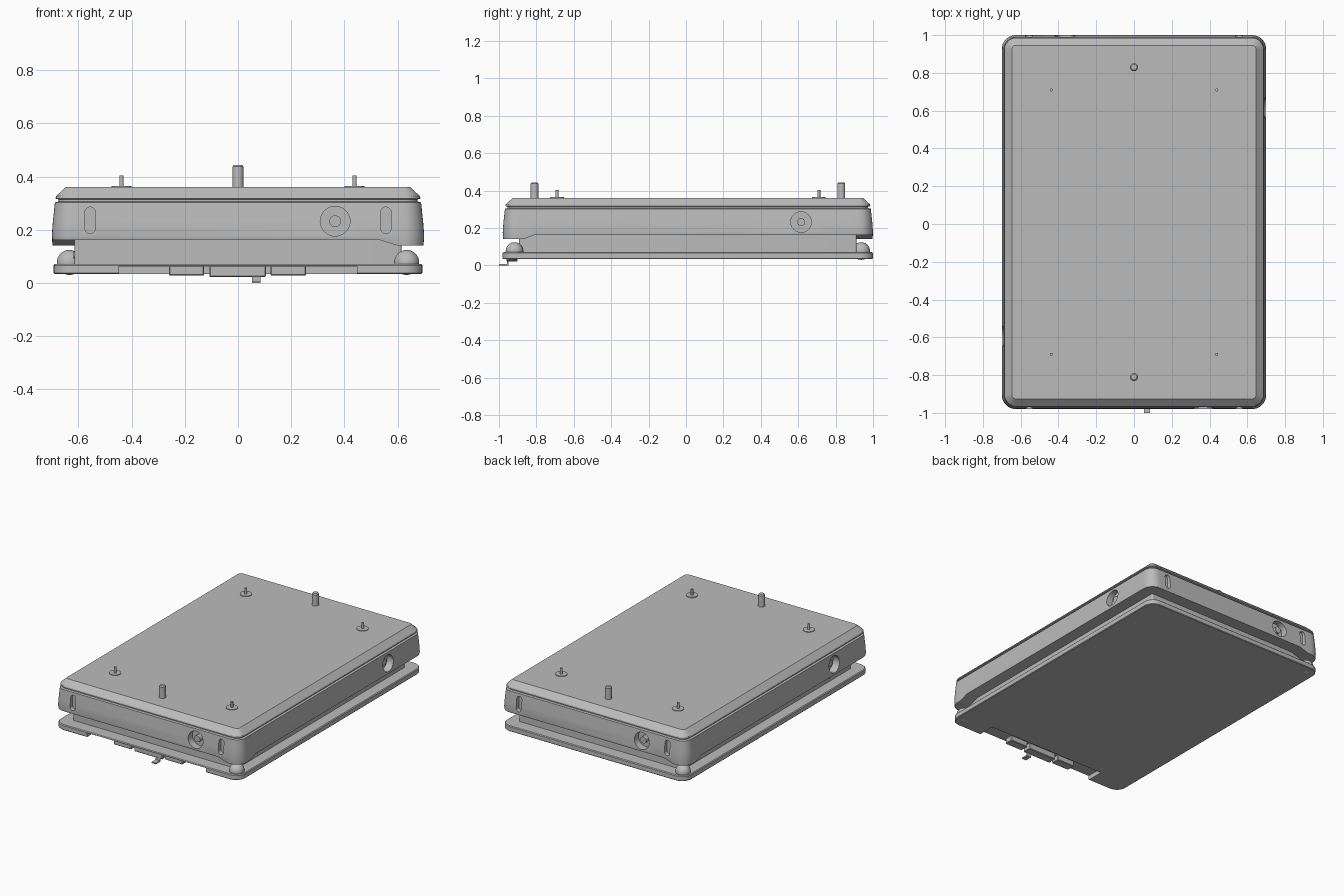
import bpy, bmesh, math
from mathutils import Matrix, Vector

old = bpy.data.objects.get("Cube")
if old:
    bpy.data.objects.remove(old)

grey = bpy.data.materials.new("light_grey")
grey.use_nodes = True
color = (0.5, 0.5, 0.5, 1)
grey.diffuse_color = color
for node in grey.node_tree.nodes:
    if node.type == 'BSDF_PRINCIPLED':
        node.inputs["Base Color"].default_value = color

CY = 0.01                      # shared centre of the case in y
HX, HY = 0.70, 0.99            # case half sizes
TURNS = (1, -1)                # the case repeats under a half turn


def finish(name, bm):
    bmesh.ops.recalc_face_normals(bm, faces=bm.faces)
    mesh = bpy.data.meshes.new(name)
    bm.to_mesh(mesh)
    bm.free()
    obj = bpy.data.objects.new(name, mesh)
    bpy.context.collection.objects.link(obj)
    mesh.materials.append(grey)
    return obj


def smooth(obj):
    bpy.ops.object.select_all(action='DESELECT')
    obj.select_set(True)
    bpy.context.view_layer.objects.active = obj
    bpy.ops.object.shade_smooth_by_angle(angle=math.radians(30))


def ring(hx, hy, r, xs=(), ys=(), steps=8):
    """Rounded rectangle, with optional extra points along its sides."""
    pts = []
    sides = [[(x, hy) for x in xs], [(-hx, y) for y in ys],
             [(-x, -hy) for x in xs], [(hx, -y) for y in ys]]
    signs = [(1, 1), (-1, 1), (-1, -1), (1, -1)]
    for k, (sx, sy) in enumerate(signs):
        for i in range(steps + 1):
            a = math.pi / 2 * (k + i / steps)
            pts.append((sx * (hx - r) + r * math.cos(a), sy * (hy - r) + r * math.sin(a)))
        pts += sides[k]
    return pts


def loft(bm, rings):
    """Closed solid through a stack of matching rings."""
    loops = [[bm.verts.new(p) for p in pts] for pts in rings]
    for a, b in zip(loops, loops[1:]):
        n = len(a)
        for i in range(n):
            bm.faces.new((a[i], a[(i + 1) % n], b[(i + 1) % n], b[i]))
    bm.faces.new(loops[0][::-1])
    bm.faces.new(loops[-1])


def slab(name, hx, hy, r, profile, cy):
    bm = bmesh.new()
    loft(bm, [[(x, y + cy, z) for x, y in ring(hx - d, hy - d, max(r - d, 0.004))]
              for d, z in profile])
    return finish(name, bm)


def add_rod(bm, start, end, r, r2=None):
    start, end = Vector(start), Vector(end)
    axis = end - start
    mat = Matrix.Translation((start + end) / 2) @ axis.to_track_quat('Z', 'Y').to_matrix().to_4x4()
    bmesh.ops.create_cone(bm, cap_ends=True, segments=32, radius1=r,
                          radius2=r if r2 is None else r2, depth=axis.length, matrix=mat)


def add_box(bm, lo, hi):
    lo, hi = Vector(lo), Vector(hi)
    mat = Matrix.Translation((lo + hi) / 2) @ Matrix.Diagonal((*(hi - lo), 1))
    bmesh.ops.create_cube(bm, size=1, matrix=mat)


def cut(obj, bm):
    cutter = finish("cutter", bm)
    cutter.hide_render = True
    mod = obj.modifiers.new("cut", 'BOOLEAN')
    mod.operation, mod.solver, mod.object = 'DIFFERENCE', 'EXACT', cutter
    bpy.context.view_layer.objects.active = obj
    bpy.ops.object.modifier_apply(modifier=mod.name)
    bpy.data.objects.remove(cutter)


def clamp(v):
    return max(0.0, min(1.0, v))


def rim_z(x, y):
    """Lower rim, dipping at two opposite corners."""
    dip = max(min(clamp((s * x - 0.53) / 0.07), clamp((-s * y - 0.82) / 0.06)) for s in TURNS)
    return 0.162 - 0.022 * dip


# Upper case: sloping wall, shadow groove and bevelled lid
def case_ring(d, z):
    xs, ys = (0.6, 0.53, -0.53, -0.6), (0.88, 0.82, -0.82, -0.88)
    pts = ring(HX - d, HY - d, max(0.075 - d, 0.004), xs, ys)
    return [(x, y + CY, rim_z(x, y) if z is None else z) for x, y in pts]


bm = bmesh.new()
loft(bm, [case_ring(d, z) for d, z in (
    (0.09, 0.175), (0.09, None), (0.003, None), (0, 0.175), (0.004, 0.23), (0.012, 0.303),
    (0.026, 0.306), (0.026, 0.314), (0.014, 0.317), (0.016, 0.326), (0.054, 0.361))])
case = finish("upper_case", bm)

# Round sockets and upright slots cut into the case walls
bm = bmesh.new()
for s in TURNS:
    front = CY - s * HY
    add_rod(bm, (s * 0.365, front - s * 0.03, 0.232), (s * 0.365, front + s * 0.05, 0.232), 0.056)
    side = s * HX
    y = CY + s * 0.605
    add_rod(bm, (side + s * 0.03, y, 0.232), (side - s * 0.05, y, 0.232), 0.055)
    for x in (-0.556, 0.556):
        loft(bm, [[(x + u, front + s * d, 0.235 + v) for u, v in ring(0.019, 0.05, 0.0185)]
                  for d in (-0.03, 0.03)])
cut(case, bm)
smooth(case)

# Stubs inside the sockets
bm = bmesh.new()
for s in TURNS:
    front = CY - s * HY
    add_rod(bm, (s * 0.365, front + s * 0.055, 0.232), (s * 0.365, front + s * 0.02, 0.232), 0.022)
    y = CY + s * 0.605
    add_rod(bm, (s * (HX - 0.055), y, 0.232), (s * (HX - 0.03), y, 0.232), 0.021)
smooth(finish("socket_stubs", bm))

# Core block between case and base, with side screws
smooth(slab("core_block", 0.615, 0.902, 0.01, ((0, 0.06), (0, 0.18)), CY))
bm = bmesh.new()
for s in TURNS:
    for y in (-0.673, 0.673):
        add_rod(bm, (s * 0.6, CY + y, 0.105), (s * 0.618, CY + y, 0.105), 0.014)
smooth(finish("side_screws", bm))

# Base plate with a recess under its front edge
base = slab("base_plate", 0.693, 0.99, 0.07,
            ((0.004, 0.034), (0, 0.038), (0, 0.066), (0.005, 0.071)), CY)
bm = bmesh.new()
add_box(bm, (-0.448, -1.1, 0), (0.448, -0.86, 0.064))
cut(base, bm)
smooth(base)

# Ball supports at two opposite corners
bm = bmesh.new()
for s in TURNS:
    mat = Matrix.Translation((s * 0.634, CY - s * 0.927, 0.077))
    bmesh.ops.create_uvsphere(bm, u_segments=32, v_segments=16, radius=0.047, matrix=mat)
smooth(finish("corner_balls", bm))

# Latches and bent tab in the base recess
bm = bmesh.new()
for x0, x1, z in ((-0.26, -0.128, 0.027), (-0.108, 0.105, 0.022), (0.122, 0.255, 0.027)):
    add_box(bm, (x0, -0.96, z), (x1, -0.9, 0.066))
bmesh.ops.bevel(bm, geom=bm.edges[:], offset=0.004, segments=1, affect='EDGES')
smooth(finish("latches", bm))
bm = bmesh.new()
add_box(bm, (0.052, -1.0, 0), (0.084, -0.95, 0.008))
add_box(bm, (0.052, -0.958, 0), (0.084, -0.95, 0.026))
finish("bent_tab", bm)

# Locating pins on the lid
bm = bmesh.new()
for s in TURNS:
    y = CY + s * 0.82
    add_rod(bm, (0, y, 0.355), (0, y, 0.437), 0.021)
    add_rod(bm, (0, y, 0.437), (0, y, 0.444), 0.021, 0.015)
smooth(finish("locating_pins", bm))

# Small contact pins on round pads
bm = bmesh.new()
for x in (-0.438, 0.438):
    for s in TURNS:
        y = CY + s * 0.7
        add_rod(bm, (x, y, 0.355), (x, y, 0.365), 0.037)
        add_rod(bm, (x, y, 0.36), (x, y, 0.403), 0.008)
smooth(finish("contact_pins", bm))
